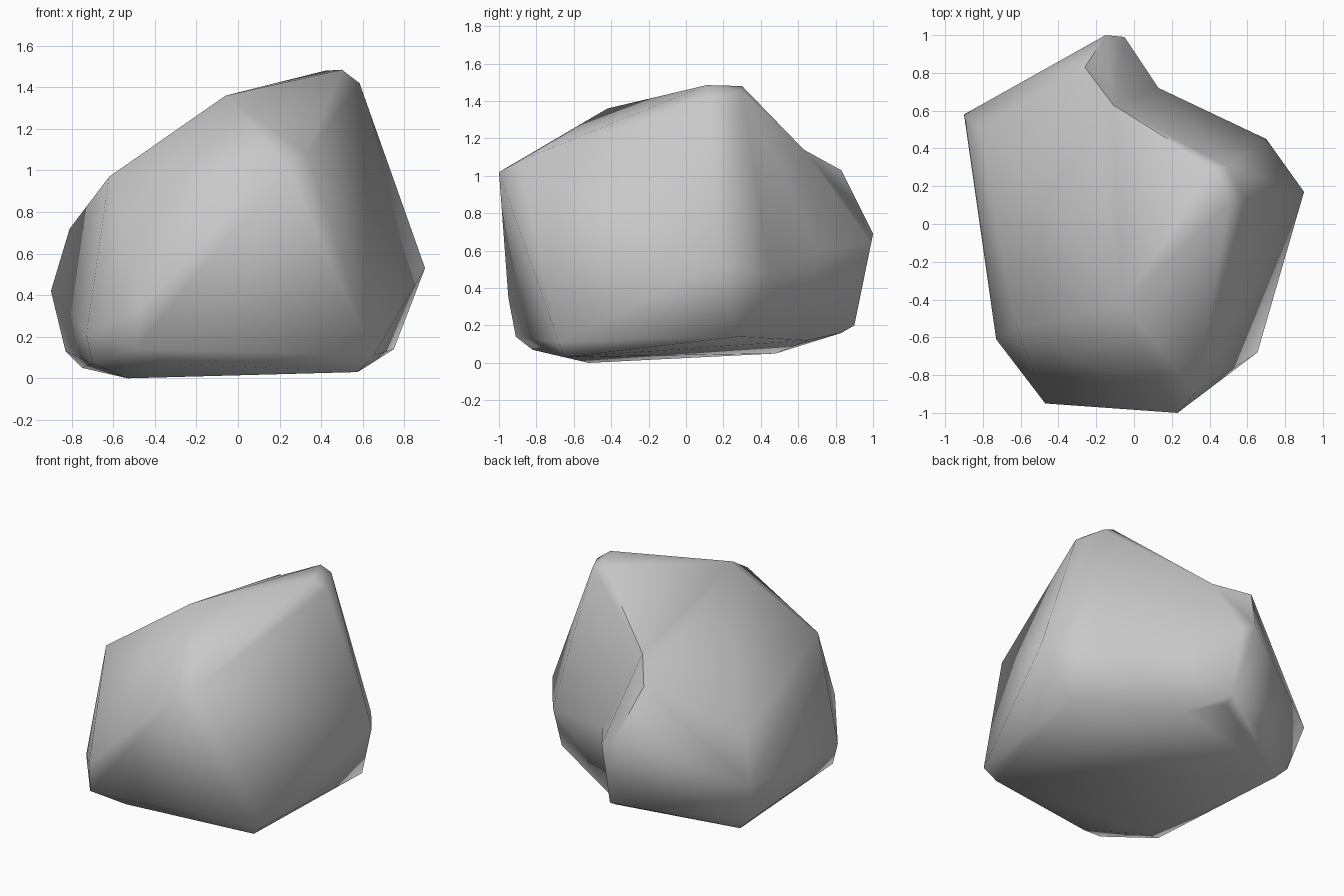
import bpy
import bmesh
import math
from mathutils import Vector

cube = bpy.data.objects.get("Cube")
if cube:
    bpy.data.objects.remove(cube, do_unlink=True)

# Stone material
stone = bpy.data.materials.new("grey_stone")
stone.use_nodes = True
grey = (0.58, 0.58, 0.58, 1.0)
stone.diffuse_color = grey
shader = next(n for n in stone.node_tree.nodes if n.type == 'BSDF_PRINCIPLED')
shader.inputs["Base Color"].default_value = grey

# Corners of the boulder, grouped by region
crown = [(.42, .3, 1.48), (.5, .11, 1.485), (.585, .13, 1.42), (.5, .3, 1.45),
         (-.06, -.42, 1.36), (-.62, -.55, .97), (-.26, .83, 1.03)]
front = [(.23, -1, 1.02), (.33, -.89, 1.08), (-.47, -.95, .35),
         (-.49, -.91, .14), (-.28, -.82, .07)]
flanks = [(.9, .17, .53), (.7, .45, .48), (.654, -.68, .11), (.75, .28, .14),
          (-.9, .58, .42), (-.81, .51, .72), (-.73, -.61, .21), (-.83, .5, .13)]
back = [(-.15, 1, .69), (-.05, .99, .64), (-.05, .9, .2), (-.05, .83, .16)]
base = [(.576, -.65, .03), (-.7, -.6, .07), (-.53, -.52, 0), (-.75, .48, .05)]

# Hollow in the back: each corner starts outside the skin, then is pushed in
hollow = [((.1, .74, 1.27), (-.11, .63, 1.14)),
          ((.33, .78, .6), (.13, .72, .6)),
          ((.35, .65, .1), (.13, .65, .12))]

bm = bmesh.new()
for corner in crown + front + flanks + back + base:
    bm.verts.new(corner)
pushed = [(bm.verts.new(start), Vector(end)) for start, end in hollow]

# Wrap a skin around the corners
bmesh.ops.convex_hull(bm, input=list(bm.verts))
for vert, end in pushed:
    if vert.is_valid:
        vert.co = end
loose = [v for v in bm.verts if not v.link_faces]
bmesh.ops.delete(bm, geom=loose, context='VERTS')
bmesh.ops.recalc_face_normals(bm, faces=list(bm.faces))

mesh = bpy.data.meshes.new("boulder")
bm.to_mesh(mesh)
bm.free()
mesh.materials.append(stone)
boulder = bpy.data.objects.new("boulder", mesh)
bpy.context.collection.objects.link(boulder)

# Soft shading with the hardest edges kept
for obj in bpy.context.selected_objects:
    obj.select_set(False)
boulder.select_set(True)
bpy.context.view_layer.objects.active = boulder
bpy.ops.object.shade_smooth_by_angle(angle=math.radians(60))
